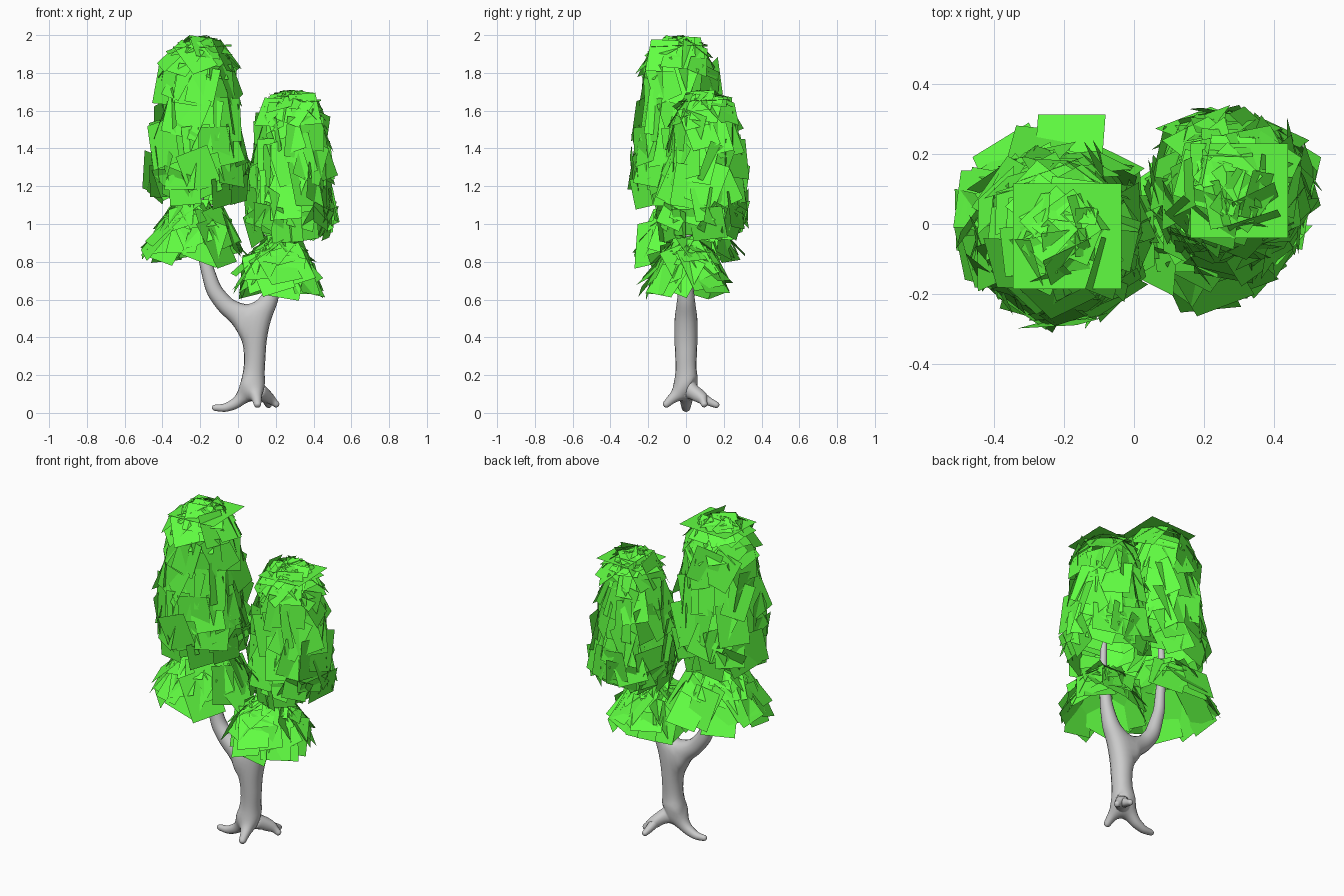
import bpy, random
from math import cos, sin, pi, radians
from mathutils import Vector, Matrix

if "Cube" in bpy.data.objects:
    bpy.data.objects.remove(bpy.data.objects["Cube"])

random.seed(7)
green = bpy.data.materials.new("leaf_green")
green.diffuse_color = (0.12, 1.0, 0.055, 1)
green.use_nodes = True
green.node_tree.nodes["Principled BSDF"].inputs["Base Color"].default_value = green.diffuse_color


def link(name, verts, edges, faces):
    me = bpy.data.meshes.new(name)
    me.from_pydata(verts, edges, faces)
    me.update()
    ob = bpy.data.objects.new(name, me)
    bpy.context.scene.collection.objects.link(ob)
    return ob


# Trunk, fork and roots: a skinned skeleton, chains start at an existing joint
joints = [((0.08, 0, 0.13), 0.056)]
bones = []


def chain(start, pts):
    for x, y, z, r in pts:
        joints.append(((x, y, z), r))
        bones.append((start, len(joints) - 1))
        start = len(joints) - 1
    return start


fork = chain(0, [(0.09, 0, 0.3, 0.062), (0.085, 0, 0.47, 0.072)])
chain(fork, [(-0.06, 0, 0.56, 0.052), (-0.13, 0, 0.65, 0.046), (-0.18, 0, 0.82, 0.034),
             (-0.2, 0, 1.1, 0.022), (-0.2, -0.02, 1.45, 0.012)])
chain(fork, [(0.165, 0, 0.59, 0.052), (0.2, 0, 0.72, 0.037), (0.23, 0.01, 0.95, 0.022),
             (0.25, 0.05, 1.3, 0.012)])
chain(0, [(-0.01, 0, 0.05, 0.032), (-0.07, 0, 0.025, 0.024), (-0.14, 0, 0.028, 0.016)])
chain(0, [(0.1, -0.075, 0.075, 0.028), (0.105, -0.118, 0.032, 0.018)])
toe = chain(0, [(0.145, 0.06, 0.1, 0.036)])
chain(toe, [(0.18, 0.09, 0.065, 0.024), (0.215, 0.1, 0.035, 0.016)])
chain(toe, [(0.155, 0.12, 0.06, 0.024), (0.165, 0.177, 0.035, 0.016)])

trunk = link("trunk", [j[0] for j in joints], bones, [])
skin = trunk.modifiers.new("skin", 'SKIN')
skin.use_smooth_shade = True
for sv, (_, r) in zip(trunk.data.skin_vertices[0].data, joints):
    sv.radius = (r, r)
trunk.data.skin_vertices[0].data[0].use_root = True
sub = trunk.modifiers.new("smooth", 'SUBSURF')
sub.levels = sub.render_levels = 2


# Foliage: rings of flat leaf cards shingled over a dome
def foliage(name, cx, cy, z0, z1, scale, rings, cap):
    verts, faces = [], []

    def card(c, u, v):
        i = len(verts)
        for a, b in ((-1, -1), (-1, 1), (1, 1), (1, -1)):
            p = c + u * a + v * b
            p.z = min(p.z, z1)
            verts.append(p)
        faces.append((i, i + 1, i + 2, i + 3))

    for r, f, pitch, n, w, h in rings:
        for k in range(n):
            a = 2 * pi * (k + random.uniform(-0.3, 0.3)) / n
            rad = Vector((cos(a), sin(a), 0))
            p = radians(pitch + random.uniform(-13, 13))
            u = Vector((-sin(a), cos(a), 0))
            v = rad * cos(p) - Vector((0, 0, sin(p)))
            # random roll in the card plane, then a small yaw
            rot = (Matrix.Rotation(random.uniform(-0.35, 0.35), 3, 'Z')
                   @ Matrix.Rotation(random.uniform(-0.45, 0.45), 3, v.cross(u)))
            c = Vector((cx, cy, z0 + f * (z1 - z0))) + rad * r * scale * random.uniform(0.93, 1.05)
            c.z += random.uniform(-0.03, 0.03) * (pitch > 50)
            s = random.uniform(0.85, 1.05) / 2
            card(c, rot @ u * w * s, rot @ v * h * s)
    if cap:  # flat cards closing the top
        card(Vector((cx + 0.02, cy, z1 - 0.06)), Vector((0, 0.15 * scale, 0.005)),
             Vector((0.155 * scale, 0, 0.005)))
    ob = link(name, verts, [], faces)
    ob.data.materials.append(green)


# radius, height fraction, pitch, card count, card width, card height
CROWN = [(0.045, .965, 18, 6, .14, .14), (0.105, .93, 35, 9, .14, .16), (0.155, .85, 58, 12, .15, .18),
         (0.188, .71, 78, 14, .16, .21), (0.206, .54, 81, 15, .17, .23), (0.222, .37, 83, 15, .18, .24),
         (0.238, .23, 86, 15, .18, .2), (0.228, .13, 102, 14, .18, .17)]
SKIRT = [(0.085, .87, 42, 9, .14, .17), (0.13, .75, 46, 10, .16, .2), (0.18, .55, 54, 12, .18, .24),
         (0.205, .43, 58, 14, .19, .25)]

foliage("tall_crown", -0.21, -0.035, 1.08, 2.0, 1.0, CROWN, True)
foliage("tall_crown_skirt", -0.235, 0.005, 0.76, 1.13, 1.06, SKIRT, False)
foliage("short_crown", 0.28, 0.095, 0.9, 1.71, 0.9, CROWN, True)
foliage("short_crown_skirt", 0.215, 0.0, 0.595, 0.94, 0.84, SKIRT, False)
